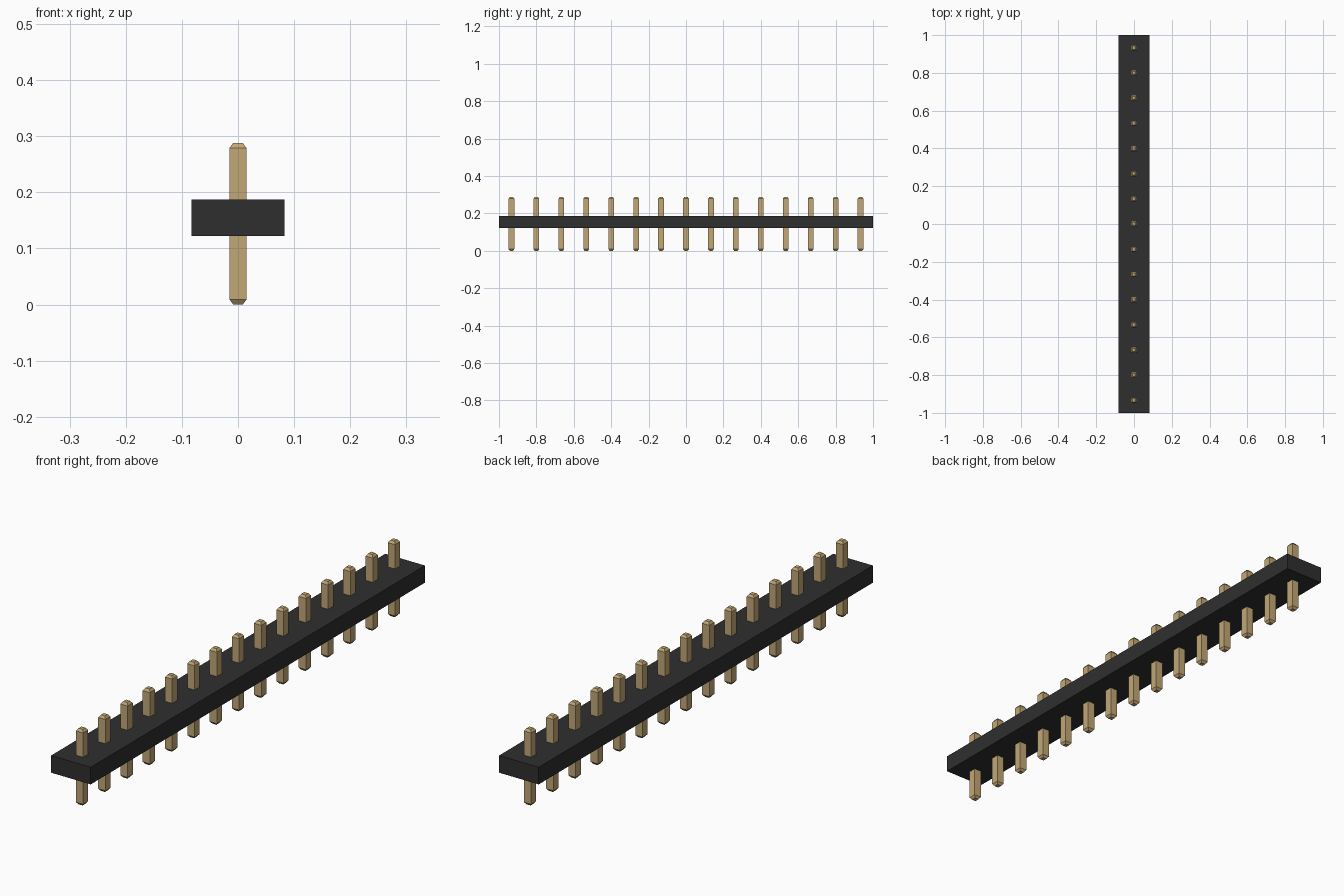
import bpy
import bmesh

if "Cube" in bpy.data.objects:
    bpy.data.objects.remove(bpy.data.objects["Cube"], do_unlink=True)


def make_material(name, colour):
    mat = bpy.data.materials.new(name)
    mat.use_nodes = True
    mat.diffuse_color = colour
    mat.node_tree.nodes["Principled BSDF"].inputs["Base Color"].default_value = colour
    return mat


def square_loft(name, sections, mat):
    """Stack rectangular sections (half_x, half_y, z) into a closed solid."""
    bm = bmesh.new()
    rings = [[bm.verts.new((sx * hx, sy * hy, z))
              for sx, sy in ((-1, -1), (1, -1), (1, 1), (-1, 1))]
             for hx, hy, z in sections]
    for low, high in zip(rings, rings[1:]):
        for i in range(4):
            j = (i + 1) % 4
            bm.faces.new((low[i], low[j], high[j], high[i]))
    bm.faces.new(rings[0][::-1])
    bm.faces.new(rings[-1])
    mesh = bpy.data.meshes.new(name)
    bm.to_mesh(mesh)
    bm.free()
    mesh.materials.append(mat)
    obj = bpy.data.objects.new(name, mesh)
    bpy.context.collection.objects.link(obj)
    return obj


black = make_material("black plastic", (0.028, 0.028, 0.028, 1))
gold = make_material("pale gold metal", (0.54, 0.39, 0.18, 1))

# Insulating bar
square_loft("housing_bar", [(0.083, 1, 0.122), (0.083, 1, 0.187)], black)

# Row of square pins with chamfered tips
COUNT = 15
PITCH = 2 / COUNT
WIDE, TIP, CHAMFER, TOP = 0.0152, 0.0085, 0.009, 0.288
pin = square_loft("pin_1", [(TIP, TIP, 0), (WIDE, WIDE, CHAMFER),
                            (WIDE, WIDE, TOP - CHAMFER), (TIP, TIP, TOP)], gold)
for i in range(COUNT):
    obj = pin
    if i:
        obj = bpy.data.objects.new(f"pin_{i + 1}", pin.data)
        bpy.context.collection.objects.link(obj)
    obj.location.y = (i - (COUNT - 1) / 2) * PITCH
